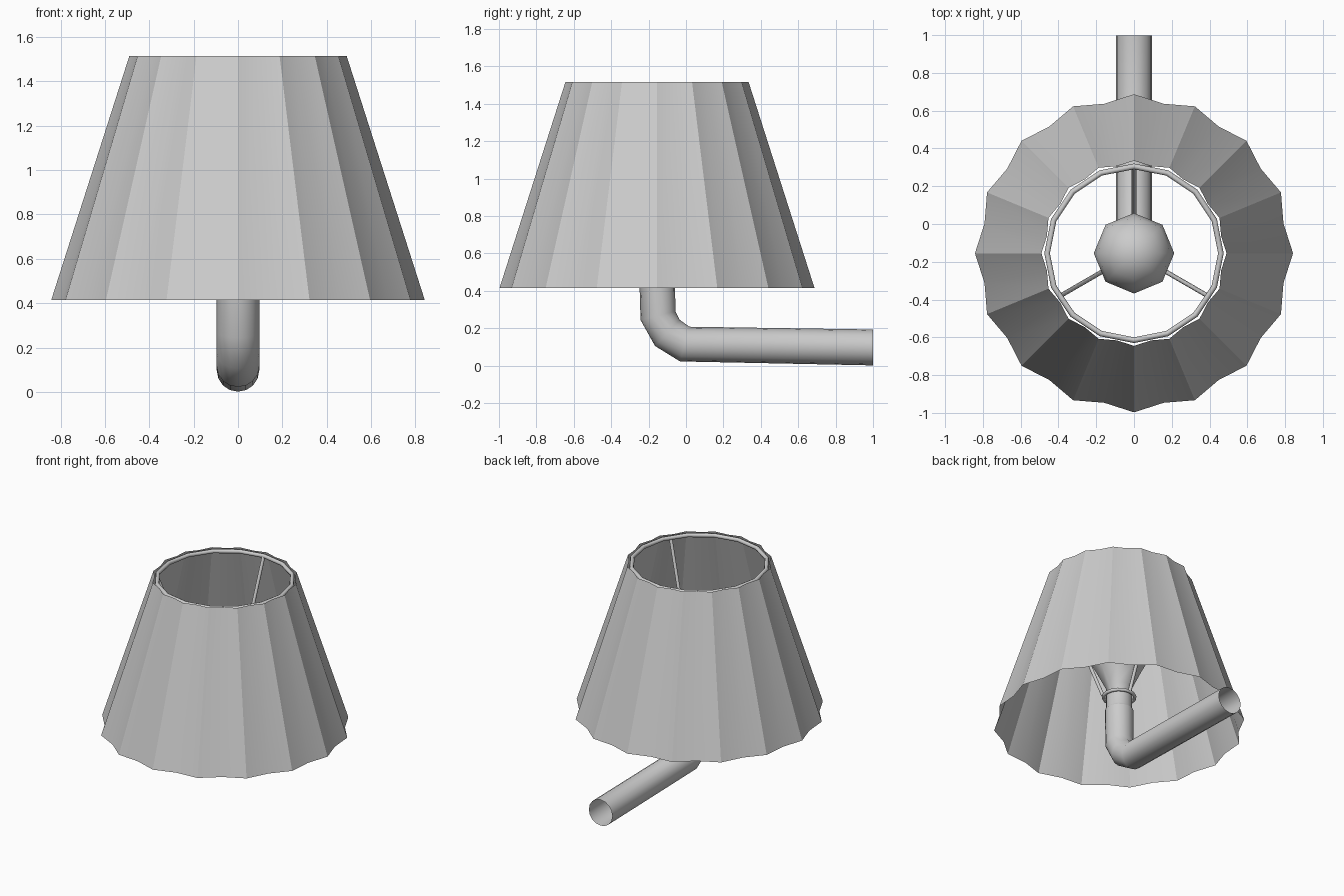
import bpy, bmesh
from math import sin, cos, pi, radians
from mathutils import Vector

if "Cube" in bpy.data.objects:
    bpy.data.objects.remove(bpy.data.objects["Cube"])

CY = -0.155  # lamp axis


def make(name, rings, closed=False, angle=30):
    """Skin a list of equal-length vertex rings."""
    bm = bmesh.new()
    rows = [[bm.verts.new(p) for p in r] for r in rings]
    n = len(rows[0])
    last = len(rows) if closed else len(rows) - 1
    for i in range(last):
        a, b = rows[i], rows[(i + 1) % len(rows)]
        for j in range(n):
            k = (j + 1) % n
            bm.faces.new((a[j], a[k], b[k], b[j]))
    bmesh.ops.remove_doubles(bm, verts=bm.verts, dist=1e-5)
    bmesh.ops.recalc_face_normals(bm, faces=bm.faces)
    me = bpy.data.meshes.new(name)
    bm.to_mesh(me)
    bm.free()
    ob = bpy.data.objects.new(name, me)
    bpy.context.collection.objects.link(ob)
    bpy.ops.object.select_all(action='DESELECT')
    ob.select_set(True)
    bpy.context.view_layer.objects.active = ob
    bpy.ops.object.shade_smooth_by_angle(angle=radians(angle))
    return ob


def circle(r, z, n, flute=0.0):
    """Ring around the lamp axis; odd points pulled in by flute."""
    out = []
    for i in range(n):
        a = pi / 2 + 2 * pi * i / n
        q = r - flute * (i % 2)
        out.append((q * cos(a), CY + q * sin(a), z))
    return out


def lathe(name, profile, n, closed=False, angle=50):
    return make(name, [circle(r, z, n) for r, z in profile], closed, angle)


def wire_ring(name, r, z, t, n):
    prof = [(r + t * cos(i * pi / 4), z + t * sin(i * pi / 4)) for i in range(8)]
    return lathe(name, prof, n, True)


# Fluted shade, open at both ends
make("shade", [circle(0.842, 0.415, 32, 0.035), circle(0.49, 1.515, 32, 0.02)])

# Wire rings at the shade top and around the socket
wire_ring("top_ring", 0.46, 1.5, 0.015, 16)
wire_ring("collar_ring", 0.105, 0.63, 0.012, 16)

# Three wires carrying the shade
for i in range(3):
    a = pi / 2 + i * 2 * pi / 3
    d = Vector((cos(a), sin(a), 0))
    lo = Vector((0, CY, 0.63)) + d * 0.11
    hi = Vector((0, CY, 1.5)) + d * 0.455
    axis = (hi - lo).normalized()
    u = Vector((-sin(a), cos(a), 0))
    v = axis.cross(u)
    rings = [[c + (u * cos(j * pi / 4) + v * sin(j * pi / 4)) * 0.012 for j in range(8)]
             for c in (lo, hi)]
    make("shade_wire", rings, angle=50)

# Bent wall arm, open at the wall end: (y, z, tilt of ring normal from vertical)
path = [(CY, 0.525, 0), (-0.15, 0.267, 14), (-0.10, 0.175, 47), (-0.007, 0.115, 75), (0.999, 0.097, 90)]
rings = []
for y, z, t in path:
    t = radians(t)
    rings.append([(0.096 * cos(j * pi / 8),
                   y + 0.096 * sin(j * pi / 8) * cos(t),
                   z + 0.096 * sin(j * pi / 8) * sin(t)) for j in range(16)])
make("arm", rings, angle=60)

# Bulb socket
lathe("socket", [(0.096, 0.525), (0.088, 0.54), (0.088, 0.65), (0.0, 0.65)], 16, angle=40)

# Low-sided bulb
lathe("bulb", [(0.075, 0.64), (0.09, 0.70), (0.15, 0.82), (0.20, 0.91), (0.213, 0.98),
               (0.195, 1.06), (0.14, 1.135), (0.07, 1.175), (0.0, 1.185)], 8, angle=60)
